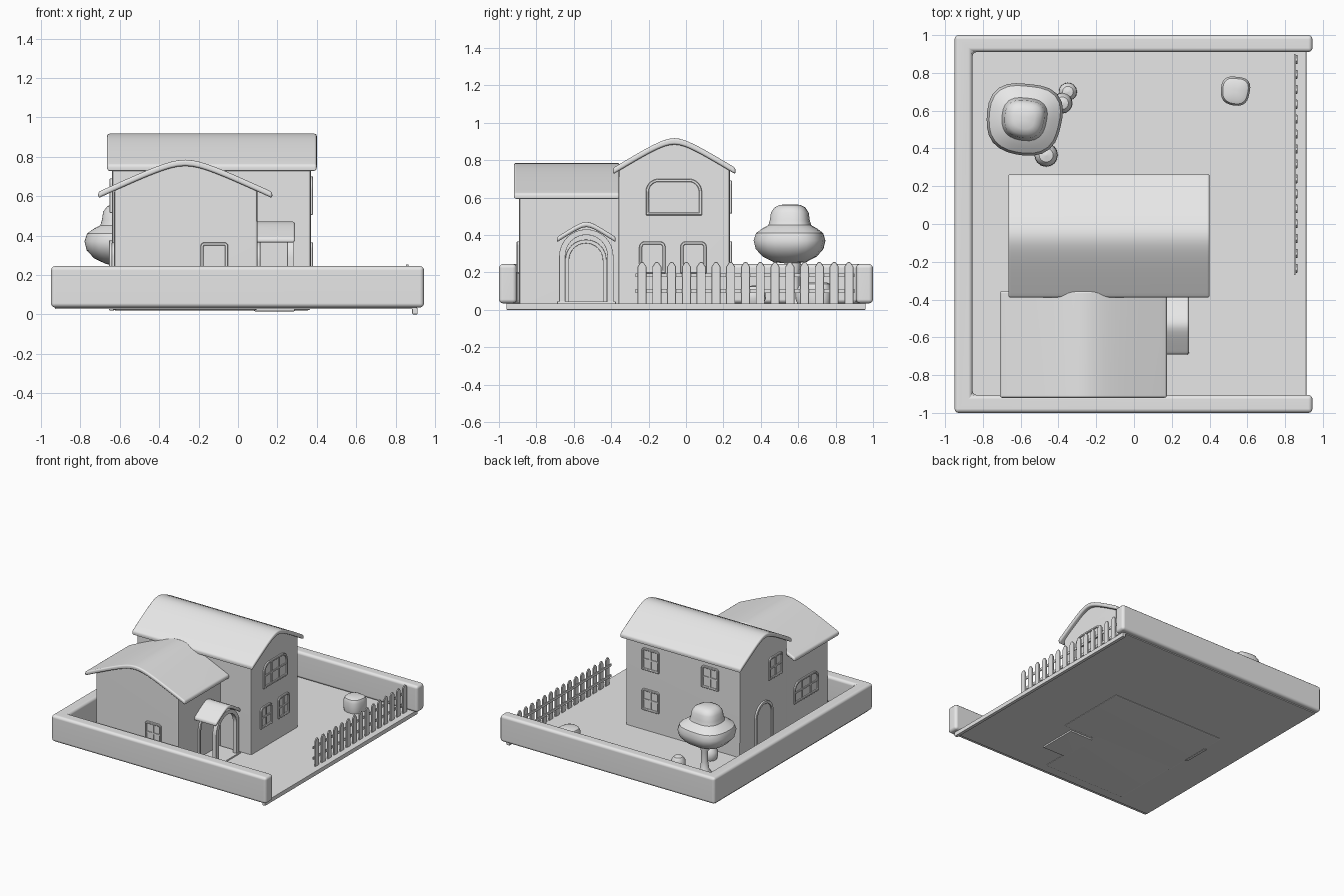
import bpy, bmesh
from math import sin, cos, pi, radians, sqrt
from mathutils import Matrix, Vector

cube = bpy.data.objects.get("Cube")
if cube:
    bpy.data.objects.remove(cube)

grey = bpy.data.materials.new("plain_grey")
grey.use_nodes = True
grey.diffuse_color = (0.8, 0.8, 0.8, 1)
grey.node_tree.nodes["Principled BSDF"].inputs["Base Color"].default_value = (0.8, 0.8, 0.8, 1)


def finish(name, bm, bevel=0.0, segments=2):
    """Round the sharp edges, shade and link the part."""
    bmesh.ops.recalc_face_normals(bm, faces=bm.faces)
    if bevel:
        edges = [e for e in bm.edges if e.calc_face_angle(0) > radians(35)]
        bmesh.ops.bevel(bm, geom=edges, offset=bevel, segments=segments, profile=0.5,
                        affect='EDGES', clamp_overlap=True)
    mesh = bpy.data.meshes.new(name)
    bm.to_mesh(mesh)
    bm.free()
    mesh.materials.append(grey)
    mesh.shade_smooth()
    mesh.set_sharp_from_angle(angle=radians(35))
    obj = bpy.data.objects.new(name, mesh)
    bpy.context.collection.objects.link(obj)
    mod = obj.modifiers.new("even_normals", 'WEIGHTED_NORMAL')
    mod.keep_sharp = True
    return obj


def facing(angle, origin=(0, 0, 0)):
    """Frame whose x runs along a wall, y runs up and z points out of it."""
    a = radians(angle)
    rot = Matrix(((-sin(a), 0, cos(a)), (cos(a), 0, sin(a)), (0, 1, 0))).to_4x4()
    return Matrix.Translation(origin) @ rot


def prism(name, pts, d0, d1, frame=Matrix(), bevel=0.0, segments=2):
    bm = bmesh.new()
    low, high = [[bm.verts.new(frame @ Vector((u, v, d))) for u, v in pts] for d in (d0, d1)]
    bm.faces.new(low)
    bm.faces.new(high)
    for i in range(len(pts)):
        j = (i + 1) % len(pts)
        bm.faces.new((low[i], low[j], high[j], high[i]))
    return finish(name, bm, bevel, segments)


def ring(name, outer, inner, d0, d1, frame, bevel=0.003):
    bm = bmesh.new()
    loops = [[bm.verts.new(frame @ Vector((u, v, d))) for u, v in pts]
             for pts, d in ((outer, d0), (outer, d1), (inner, d1), (inner, d0))]
    for k in range(4):
        a, b = loops[k], loops[(k + 1) % 4]
        for i in range(len(a)):
            j = (i + 1) % len(a)
            bm.faces.new((a[i], a[j], b[j], b[i]))
    return finish(name, bm, bevel, 1)


def box(name, x, y, z, bevel=0.0):
    return prism(name, [(x[0], y[0]), (x[1], y[0]), (x[1], y[1]), (x[0], y[1])], *z, bevel=bevel)


def rect(u0, u1, v0, v1):
    return [(u0, v0), (u1, v0), (u1, v1), (u0, v1)]


def arch(w, v0, v1, r, steps=8):
    """Outline with a flat foot and rounded upper corners."""
    r = min(r, w / 2 - 0.001)
    pts = [(-w / 2, v0), (w / 2, v0)]
    for side, start in ((1, 0), (-1, pi / 2)):
        for i in range(steps + 1):
            t = start + i * pi / 2 / steps
            pts.append((side * (w / 2 - r) + r * cos(t), v1 - r + r * sin(t)))
    return pts


def lathe(name, centre, profile, sx=1.0, wobble=0.0, sides=28):
    bm = bmesh.new()
    rows = []
    for r, z in profile:
        row = []
        for i in range(sides):
            t = 2 * pi * i / sides
            k = r * (1 + wobble * cos(4 * t - 2.6) + wobble * 0.5 * sin(3 * t))
            row.append(bm.verts.new((centre[0] + sx * k * cos(t), centre[1] + k * sin(t), z)))
        rows.append(row)
    for a, b in zip(rows, rows[1:]):
        for i in range(sides):
            j = (i + 1) % sides
            bm.faces.new((a[i], a[j], b[j], b[i]))
    bm.faces.new(rows[0])
    bm.faces.new(rows[-1])
    return finish(name, bm)


def roof_line(mid, half, peak, slope, soft, steps=24):
    """Gable line with a rounded ridge."""
    us = [half * (2 * i / steps - 1) for i in range(steps + 1)]
    return [(mid + u, peak + soft - sqrt(soft ** 2 + (slope * u) ** 2)) for u in us]


def roof(name, line, thick, d0, d1, frame):
    under = [(u, v - thick) for u, v in reversed(line)]
    prism(name, line + under, d0, d1, frame, bevel=0.012, segments=3)


def body(name, line, u0, u1, d0, d1, frame):
    top = [(u, v - 0.018) for u, v in line if u0 < u < u1]
    def height(edge):
        return min(line, key=lambda p: abs(p[0] - edge))[1] - 0.025
    pts = [(u1, 0.02), (u0, 0.02), (u0, height(u0))] + top + [(u1, height(u1))]
    prism(name, pts, d0, d1, frame, bevel=0.015)


def window(name, angle, origin, w, v0, v1, r, columns=2):
    f = facing(angle, origin)
    band = 0.016
    outer = arch(w, v0, v1, r)
    inner = arch(w - 2 * band, v0 + band, v1 - band, max(r - band, 0.004))
    ring(name + "_frame", outer, inner, -0.01, 0.012, f)
    prism(name + "_pane", inner, -0.01, 0.003, f)
    for i in range(1, columns):
        u = -w / 2 + w * i / columns
        prism(name + "_upright", rect(u - 0.006, u + 0.006, v0 + 0.01, v1 - 0.01), -0.01, 0.009, f)
    m = (v0 + v1) / 2
    prism(name + "_crossbar", rect(0.01 - w / 2, w / 2 - 0.01, m - 0.006, m + 0.006), -0.01, 0.009, f)


def door(name, angle, origin, w, top):
    f = facing(angle, origin)
    inner = arch(w - 0.04, 0.022, top - 0.02, w / 2)
    ring(name + "_frame", arch(w, 0.02, top, w / 2), inner, -0.01, 0.014, f)
    prism(name + "_panel", inner, -0.01, 0.004, f)


# Yard, kerb and boundary wall
box("ground", (-0.93, 0.905), (-0.96, 0.96), (0.027, 0.034))
box("kerb", (0.885, 0.912), (-0.96, 0.96), (0, 0.034), bevel=0.004)
prism("boundary_wall", [(-0.95, -1), (0.945, -1), (0.945, -0.905), (-0.855, -0.905),
                        (-0.855, 0.91), (0.945, 0.91), (0.945, 1), (-0.95, 1)],
      0.034, 0.245, bevel=0.022, segments=3)

# Main house, with its ridge along x
east, south = facing(0), facing(-90)
main_line = roof_line(-0.0625, 0.327, 0.917, 0.62, 0.05)
body("main_house", main_line, -0.362, 0.235, -0.64, 0.37, east)
roof("main_roof", main_line, 0.034, -0.665, 0.4, east)

# Front wing, with its ridge along y
wing_line = roof_line(-0.268, 0.442, 0.785, 0.47, 0.05)
body("front_wing", wing_line, -0.63, 0.1, 0.3, 0.893, south)
roof("wing_roof", wing_line, 0.032, 0.355, 0.92, south)

# Windows and doors
low, high = (0.195, 0.365), (0.515, 0.69)
window("gable_window", 0, (0.37, -0.065, 0), 0.3, 0.505, 0.7, 0.07, 3)
for y in (-0.18, 0.04):
    window("side_window", 0, (0.37, y, 0), 0.14, *low, 0.03)
for x in (0.145, -0.38):
    for span in (low, high):
        window("back_window", 90, (x, 0.235, 0), 0.15, *span, 0.02)
window("left_window", 180, (-0.64, -0.21, 0), 0.17, *high, 0.03)
window("wing_window", 180, (-0.63, -0.61, 0), 0.31, *low, 0.07, 3)
window("front_window", -90, (-0.12, -0.893, 0), 0.14, *low, 0.02)
door("left_door", 180, (-0.64, -0.06, 0), 0.22, 0.375)

# Porch
door("porch_door", 0, (0.1, -0.535, 0), 0.22, 0.375)
roof("porch_roof", roof_line(-0.533, 0.157, 0.47, 0.66, 0.025, 16), 0.028, 0.08, 0.29, east)
ring("porch_arch", arch(0.29, 0.02, 0.43, 0.144), arch(0.225, 0.021, 0.4, 0.112),
     0.25, 0.283, facing(0, (0, -0.533, 0)))
box("porch_floor", (0.08, 0.29), (-0.69, -0.375), (0.015, 0.045), bevel=0.006)

# Picket fence
fence = facing(0, (0.857, 0, 0))
for i in range(15):
    y = -0.235 + i * 0.079
    pts = [(y - 0.024, 0.03), (y + 0.024, 0.03), (y + 0.024, 0.23),
           (y + 0.008, 0.254), (y - 0.008, 0.254), (y - 0.024, 0.23)]
    prism("picket", pts, -0.003, 0.008, fence, bevel=0.002, segments=1)
for z in (0.09, 0.175):
    prism("fence_rail", rect(-0.27, 0.9, z, z + 0.02), -0.009, -0.002, fence)

# Tree
lathe("tree_trunk", (-0.57, 0.58),
      [(0.055, 0.03), (0.035, 0.06), (0.026, 0.12), (0.026, 0.2), (0.04, 0.29)])
lathe("tree_crown", (-0.58, 0.557),
      [(0.02, 0.247), (0.09, 0.255), (0.15, 0.285), (0.187, 0.325), (0.198, 0.37), (0.185, 0.41),
       (0.15, 0.435), (0.118, 0.452), (0.11, 0.48), (0.104, 0.52), (0.085, 0.547), (0.055, 0.561),
       (0.01, 0.563)], sx=1.05, wobble=0.045)

# Small shrubs and stump
for x, y, r, h in ((-0.35, 0.7, 0.048, 0.1), (-0.38, 0.64, 0.055, 0.14), (-0.465, 0.365, 0.062, 0.13)):
    lathe("shrub", (x, y), [(r * 0.8, 0.03), (r, 0.06), (r * 0.95, h * 0.75), (r * 0.6, h * 0.95),
                            (r * 0.1, h)], sides=16)
lathe("stump", (0.537, 0.705), [(0.074, 0.03), (0.08, 0.06), (0.08, 0.115), (0.07, 0.138),
                                (0.05, 0.146), (0.01, 0.147)], wobble=0.05)
